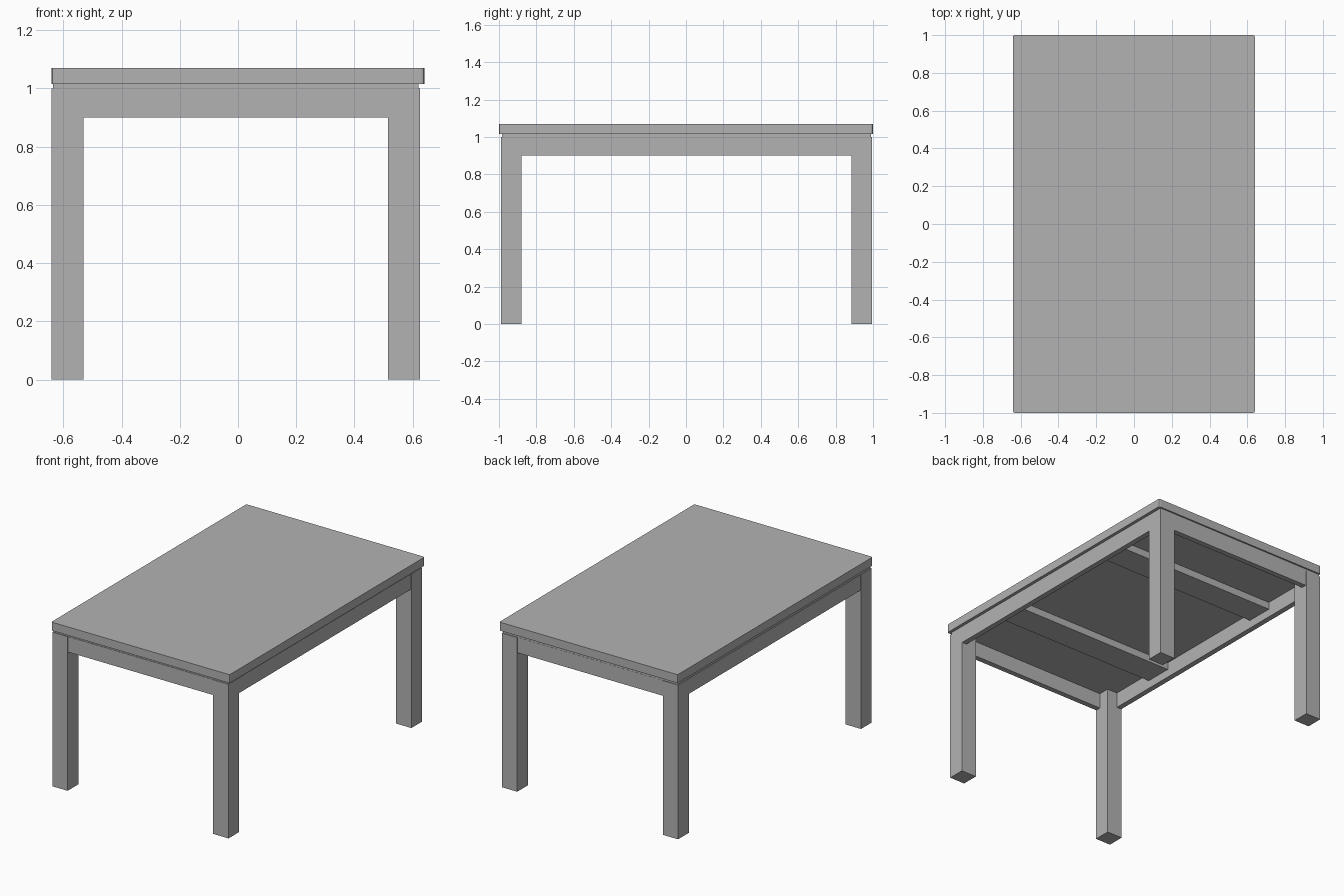
import bpy, bmesh

cube = bpy.data.objects.get("Cube")
if cube:
    bpy.data.objects.remove(cube, do_unlink=True)

GREY = (0.45, 0.45, 0.45, 1)
mat = bpy.data.materials.new("plain grey")
mat.use_nodes = True
mat.diffuse_color = GREY
mat.node_tree.nodes["Principled BSDF"].inputs["Base Color"].default_value = GREY


def box(name, x, y, z, corner=0):
    """Box spanning the given ranges, with optional rounded vertical corners."""
    bm = bmesh.new()
    bmesh.ops.create_cube(bm, size=1)
    for v in bm.verts:
        v.co = [(a + b) / 2 + c * (b - a) for c, (a, b) in zip(v.co, (x, y, z))]
    if corner:
        upright = [e for e in bm.edges
                   if abs(e.verts[0].co.z - e.verts[1].co.z) > 0.001]
        bmesh.ops.bevel(bm, geom=upright, offset=corner, segments=2,
                        profile=0.5, affect='EDGES')
    mesh = bpy.data.meshes.new(name)
    bm.to_mesh(mesh)
    bm.free()
    mesh.materials.append(mat)
    obj = bpy.data.objects.new(name, mesh)
    bpy.context.collection.objects.link(obj)
    return obj


# Frame limits
X0, X1 = -0.64, 0.625
Y0, Y1 = -0.99, 0.995
LEG, BOARD, STEP = 0.11, 0.035, 0.004
FRAME_TOP, APRON_LOW = 1.0, 0.9

# Table top and the recessed spacer beneath it
box("table_top", (-0.64, 0.64), (-1, 1), (1.015, 1.07), corner=0.01)
box("top_spacer", (-0.635, 0.62), (-0.985, 0.99), (FRAME_TOP, 1.015))

# Legs
for side, x in (("right", X0), ("left", X1 - LEG)):
    for end, y in (("front", Y0), ("back", Y1 - LEG)):
        box(f"{end}_{side}_leg", (x, x + LEG), (y, y + LEG), (0, FRAME_TOP))

# Aprons between the legs
height = (APRON_LOW, FRAME_TOP)
for end, y in (("front", Y0 + STEP / 2), ("back", Y1 - STEP - BOARD)):
    box(f"{end}_apron", (X0 + LEG, X1 - LEG), (y, y + BOARD), height)
for side, x in (("right", X0 + STEP / 2), ("left", X1 - STEP / 2 - BOARD)):
    box(f"{side}_apron", (x, x + BOARD), (Y0 + LEG, Y1 - LEG), height)

# Cross slats under the top
for name, y in (("front", -0.49), ("back", 0.465)):
    box(f"{name}_slat", (X0 + BOARD, X1 - BOARD), (y - 0.09, y + 0.09),
        (0.953, FRAME_TOP))
